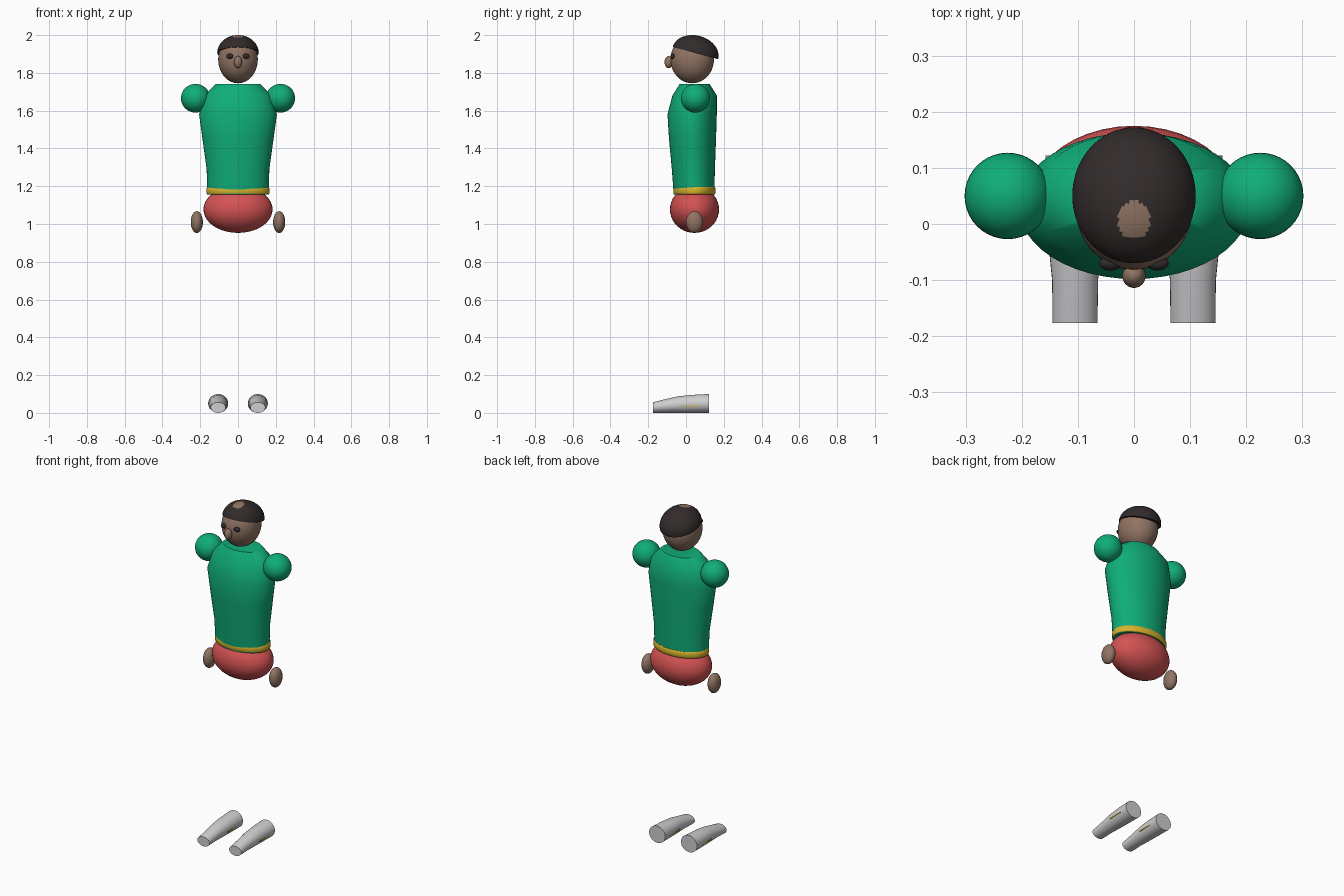
import bpy, bmesh, math
from mathutils import Matrix

if "Cube" in bpy.data.objects:
    bpy.data.objects.remove(bpy.data.objects["Cube"])


def material(name, rgb):
    m = bpy.data.materials.new(name)
    m.diffuse_color = (*rgb, 1)
    m.use_nodes = True
    m.node_tree.nodes["Principled BSDF"].inputs["Base Color"].default_value = m.diffuse_color
    return m


GREEN = material("green", (0.005, 0.42, 0.19))
RED = material("red", (0.66, 0.085, 0.085))
SKIN = material("skin brown", (0.28, 0.175, 0.125))
HAIR = material("dark brown", (0.032, 0.024, 0.024))
WHITE = material("off white", (0.62, 0.62, 0.64))
YELLOW = material("yellow", (0.68, 0.45, 0.025))


def finish(name, bm, *mats, angle=35):
    bmesh.ops.recalc_face_normals(bm, faces=bm.faces)
    me = bpy.data.meshes.new(name)
    bm.to_mesh(me)
    bm.free()
    for m in mats:
        me.materials.append(m)
    ob = bpy.data.objects.new(name, me)
    bpy.context.collection.objects.link(ob)
    bpy.ops.object.select_all(action='DESELECT')
    ob.select_set(True)
    bpy.context.view_layer.objects.active = ob
    bpy.ops.object.shade_smooth_by_angle(angle=math.radians(angle))
    return ob


def ellipsoid(name, center, radii, mat, segs=40):
    bm = bmesh.new()
    bmesh.ops.create_uvsphere(bm, u_segments=segs, v_segments=segs // 2, radius=1,
                              matrix=Matrix.Translation(center) @ Matrix.Diagonal((*radii, 1)))
    return finish(name, bm, mat)


def loft(name, rings, mat, point, segs=48, angle=35):
    """Skin a stack of elliptical rings and cap both ends."""
    bm = bmesh.new()
    loops = []
    for ring in rings:
        loops.append([bm.verts.new(point(ring, 2 * math.pi * i / segs)) for i in range(segs)])
    for a, b in zip(loops, loops[1:]):
        for i in range(segs):
            j = (i + 1) % segs
            bm.faces.new((a[i], a[j], b[j], b[i]))
    bm.faces.new(loops[0])
    bm.faces.new(loops[-1])
    return finish(name, bm, mat, angle=angle)


def upright(r, t):
    # ring = (z, half width, front y, back y)
    z, rx, y0, y1 = r
    return (rx * math.cos(t), (y0 + y1) / 2 + (y1 - y0) / 2 * math.sin(t), z)


# Torso and belt
loft("torso", [(1.155, 0.162, -0.065, 0.15), (1.29, 0.166, -0.075, 0.153),
               (1.45, 0.188, -0.09, 0.159), (1.58, 0.206, -0.098, 0.163),
               (1.68, 0.178, -0.072, 0.163), (1.74, 0.118, -0.034, 0.126)],
     GREEN, upright, angle=50)
loft("belt", [(1.157, 0.163, -0.063, 0.152), (1.163, 0.167, -0.067, 0.156),
              (1.188, 0.167, -0.067, 0.156), (1.195, 0.163, -0.063, 0.152)],
     YELLOW, upright, angle=60)

# Pelvis
ellipsoid("pelvis", (0, 0.045, 1.077), (0.183, 0.13, 0.124), RED)

# Head, nose
ellipsoid("head", (0, 0.033, 1.871), (0.105, 0.115, 0.126), SKIN)
ellipsoid("nose", (0, -0.092, 1.857), (0.021, 0.022, 0.032), SKIN, 24)

# Hair: tilted half dome with a bare patch on the crown
bm = bmesh.new()
bmesh.ops.create_uvsphere(bm, u_segments=72, v_segments=48, radius=1)
bmesh.ops.bisect_plane(bm, geom=bm.verts[:] + bm.edges[:] + bm.faces[:],
                       plane_co=(0, 0, 0), plane_no=(0, 0, -1), clear_outer=True)
bmesh.ops.holes_fill(bm, edges=[e for e in bm.edges if e.is_boundary], sides=0)
bm.transform(Matrix.Translation((0, 0.05, 1.905)) @ Matrix.Rotation(math.radians(-15), 4, 'X')
             @ Matrix.Diagonal((0.11, 0.124, 0.093, 1)))
for f in bm.faces:
    c = f.calc_center_median()
    if c.z > 1.96 and (c.x / 0.028) ** 2 + ((c.y - 0.007) / 0.034) ** 2 < 1:
        f.material_index = 1
finish("hair", bm, HAIR, SKIN)


def foot_point(side):
    # ring = (y, half width, top z)
    return lambda r, t: (side * 0.105 + r[1] * math.cos(t), r[0], r[2] / 2 * (1 + math.sin(t)))


for side, label in ((-1, "left"), (1, "right")):
    ellipsoid(label + "_eye", (side * 0.042, -0.07, 1.888), (0.02, 0.013, 0.014), HAIR, 24)
    ellipsoid(label + "_shoulder", (side * 0.225, 0.05, 1.666), (0.077, 0.077, 0.076), GREEN)
    ellipsoid(label + "_hand", (side * 0.218, 0.045, 1.01), (0.032, 0.045, 0.058), SKIN, 32)
    # Foot tapering to a blunt toe
    loft(label + "_foot", [(-0.176, 0.040, 0.056), (-0.1, 0.041, 0.075), (-0.04, 0.047, 0.088),
                           (0.03, 0.051, 0.095), (0.122, 0.053, 0.1)],
         WHITE, foot_point(side), segs=32)
    # Thin stripe showing along both sides of the foot
    bm = bmesh.new()
    bmesh.ops.create_cube(bm, size=1, matrix=Matrix.Translation((side * 0.105, 0.025, 0.037))
                          @ Matrix.Diagonal((0.102, 0.09, 0.006, 1)))
    finish(label + "_foot_stripe", bm, YELLOW)
